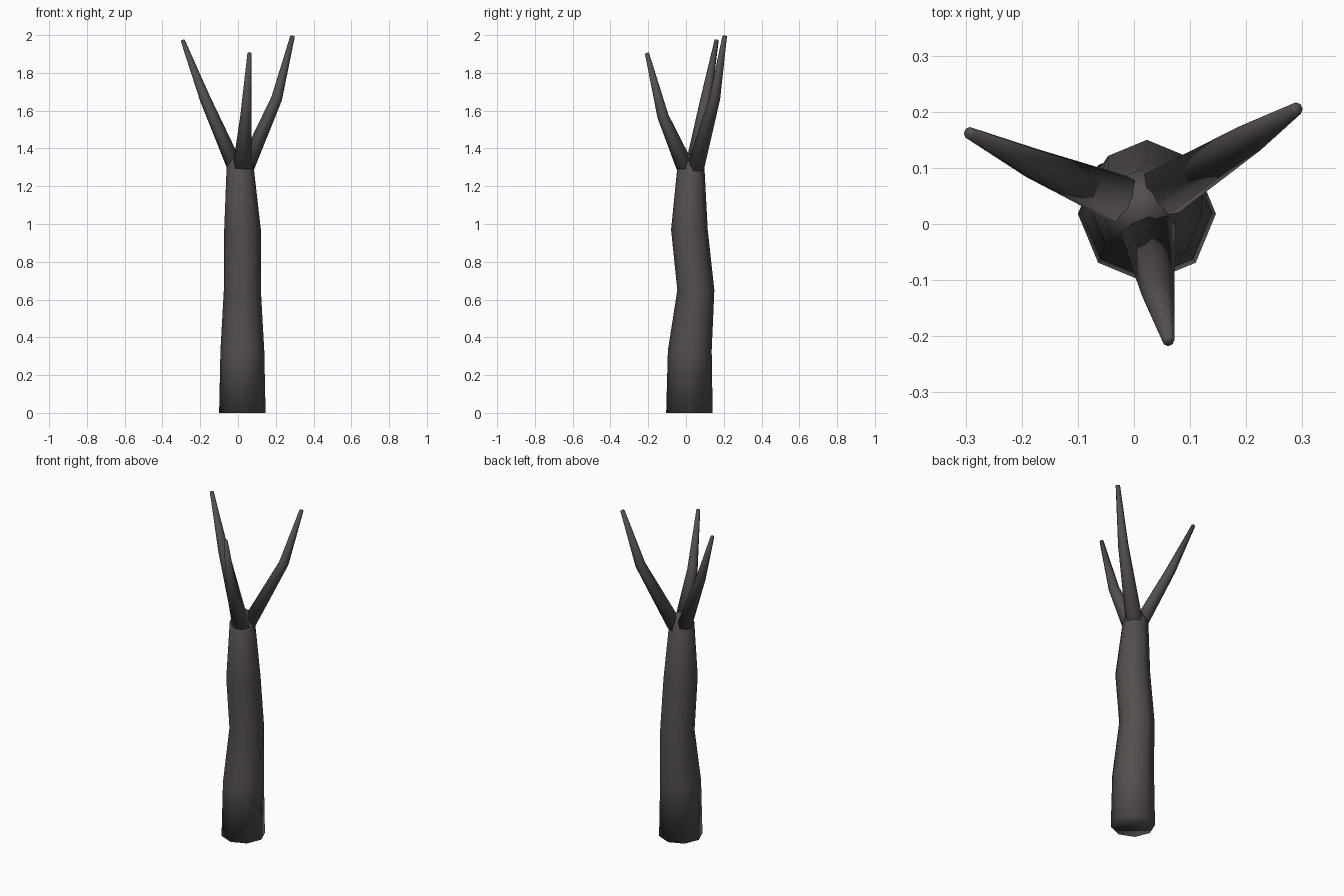
import bpy
import bmesh
import math
from mathutils import Vector

cube = bpy.data.objects.get("Cube")
if cube:
    bpy.data.objects.remove(cube, do_unlink=True)

bark = bpy.data.materials.new("dark_bark")
bark.use_nodes = True
bark_color = (0.085, 0.077, 0.074, 1)
bark.diffuse_color = bark_color
shader = bark.node_tree.nodes["Principled BSDF"]
shader.inputs["Base Color"].default_value = bark_color
shader.inputs["Roughness"].default_value = 0.9

SIDES = 8


def tube(name, rings, tilt):
    """Loft rings of (x, y, z, radius); tilt turns upper rings along the path."""
    bm = bmesh.new()
    loops = []
    points = [Vector(r[:3]) for r in rings]
    up = Vector((0, 0, 1))
    for i, (center, ring) in enumerate(zip(points, rings)):
        direction = up
        if tilt and i > 0:
            direction = (points[min(i + 1, len(points) - 1)] - points[i - 1]).normalized()
        turn = up.rotation_difference(direction)
        loop = []
        for k in range(SIDES):
            a = math.tau * k / SIDES
            offset = Vector((math.cos(a), math.sin(a), 0)) * ring[3]
            loop.append(bm.verts.new(center + turn @ offset))
        loops.append(loop)
    for low, high in zip(loops, loops[1:]):
        for k in range(SIDES):
            n = (k + 1) % SIDES
            bm.faces.new((low[k], low[n], high[n], high[k]))
    bm.faces.new(loops[0][::-1])
    bm.faces.new(loops[-1])
    mesh = bpy.data.meshes.new(name)
    bm.to_mesh(mesh)
    bm.free()
    mesh.materials.append(bark)
    mesh.shade_smooth()
    obj = bpy.data.objects.new(name, mesh)
    bpy.context.collection.objects.link(obj)
    return obj


# Wavy trunk, closed by a low cap inside the fork
tube("trunk", [
    (0.023, 0.018, 0, 0.123),
    (0.023, 0.02, 0.33, 0.116),
    (0.023, 0.052, 0.65, 0.098),
    (0.024, 0.018, 0.97, 0.097),
    (0.011, 0.026, 1.31, 0.071),
    (0.011, 0.026, 1.37, 0.035),
], False)

# Three tapering branches, each with one bend
branches = {
    "front_branch": [(0.022, 0.002, 1.29, 0.052), (0.042, -0.122, 1.57, 0.030),
                     (0.061, -0.207, 1.905, 0.011)],
    "left_branch": [(0.034, 0.045, 1.28, 0.048), (0.205, 0.152, 1.665, 0.029),
                    (0.289, 0.205, 1.995, 0.012)],
    "right_branch": [(-0.014, 0.04, 1.3, 0.046), (-0.173, 0.105, 1.66, 0.029),
                     (-0.293, 0.162, 1.973, 0.011)],
}
for name, rings in branches.items():
    tube(name, rings, True)
